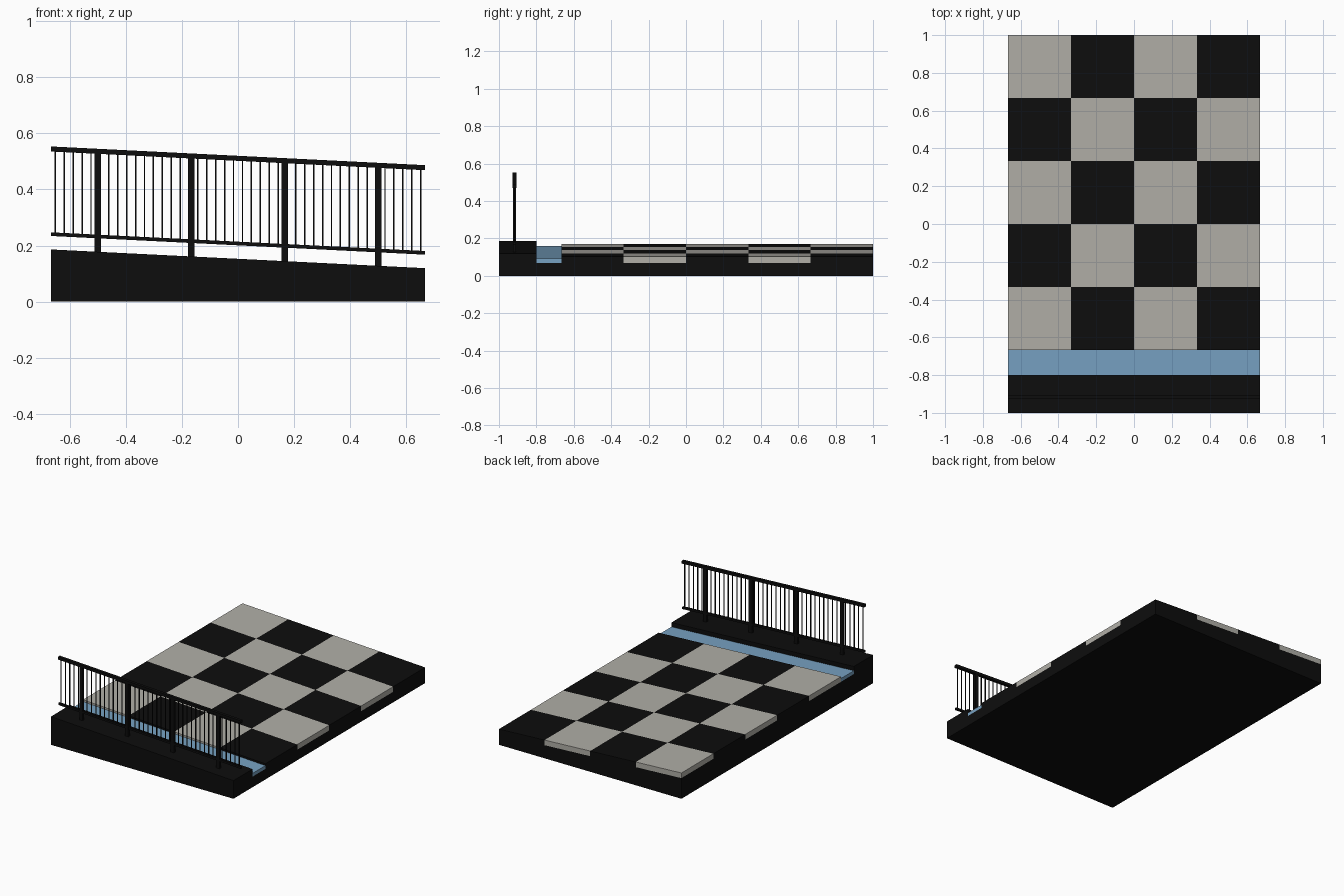
import bpy, bmesh

if "Cube" in bpy.data.objects:
    bpy.data.objects.remove(bpy.data.objects["Cube"])

HX = 2 / 3          # half width
SLOPE = -0.05       # everything falls towards +x


def material(name, rgb):
    m = bpy.data.materials.new(name)
    m.diffuse_color = (*rgb, 1)
    m.use_nodes = True
    m.node_tree.nodes["Principled BSDF"].inputs["Base Color"].default_value = m.diffuse_color
    return m


BLACK = material("black", (0.004, 0.004, 0.004))
GREY = material("warm light grey", (0.44, 0.43, 0.39))
BLUE = material("water blue", (0.185, 0.36, 0.54))


def fall(x):
    return SLOPE * x


def add_box(bm, x0, x1, y0, y1, z0, z1, flat_bottom=False):
    """Box whose top (and bottom) follow the cross fall; z given at x = 0."""
    v = []
    for x, y in ((x0, y0), (x1, y0), (x1, y1), (x0, y1)):
        v.append(bm.verts.new((x, y, z0 if flat_bottom else z0 + fall(x))))
    for x, y in ((x0, y0), (x1, y0), (x1, y1), (x0, y1)):
        v.append(bm.verts.new((x, y, z1 + fall(x))))
    faces = [(3, 2, 1, 0), (4, 5, 6, 7)]
    faces += [(i, (i + 1) % 4, (i + 1) % 4 + 4, i + 4) for i in range(4)]
    for f in faces:
        bm.faces.new([v[i] for i in f])


def part(name, mat, boxes, flat_bottom=False):
    bm = bmesh.new()
    for b in boxes:
        add_box(bm, *b, flat_bottom=flat_bottom)
    me = bpy.data.meshes.new(name)
    bm.to_mesh(me)
    bm.free()
    me.materials.append(mat)
    ob = bpy.data.objects.new(name, me)
    bpy.context.collection.objects.link(ob)


# sloping base and raised kerb along the front
part("base_slab", BLACK, [(-HX, HX, -0.8, 1, 0, 0.103)], True)
part("front_kerb", BLACK, [(-HX, HX, -1, -0.8, 0, 0.153)], True)

# gutter strip
part("gutter_strip", BLUE, [(-HX, HX, -0.8, -HX, 0.103, 0.125)])

# checkerboard paving
S = 1 / 3
tiles = ([], [])
for i in range(4):
    for j in range(5):
        x, y = -HX + i * S, -HX + j * S
        tiles[(i + j) % 2].append((x, x + S, y, y + S, 0.103, 0.137))
part("light_paving", GREY, tiles[0])
part("dark_paving", BLACK, tiles[1])

# railing
Y = -11 / 12
part("top_rail", BLACK, [(-HX, HX, Y - 0.01, Y + 0.01, 0.502, 0.52)])
part("bottom_rail", BLACK, [(-HX, HX, Y - 0.007, Y + 0.007, 0.201, 0.214)])
part("railing_posts", BLACK,
     [(x - 0.012, x + 0.012, Y - 0.008, Y + 0.008, 0.15, 0.505)
      for x in (-0.5, -S / 2, S / 2, 0.5)])
N = 42
part("balusters", BLACK,
     [(x - 0.0025, x + 0.0025, Y - 0.0025, Y + 0.0025, 0.208, 0.51)
      for x in (-HX + (k + 0.5) * 2 * HX / N for k in range(N))])
